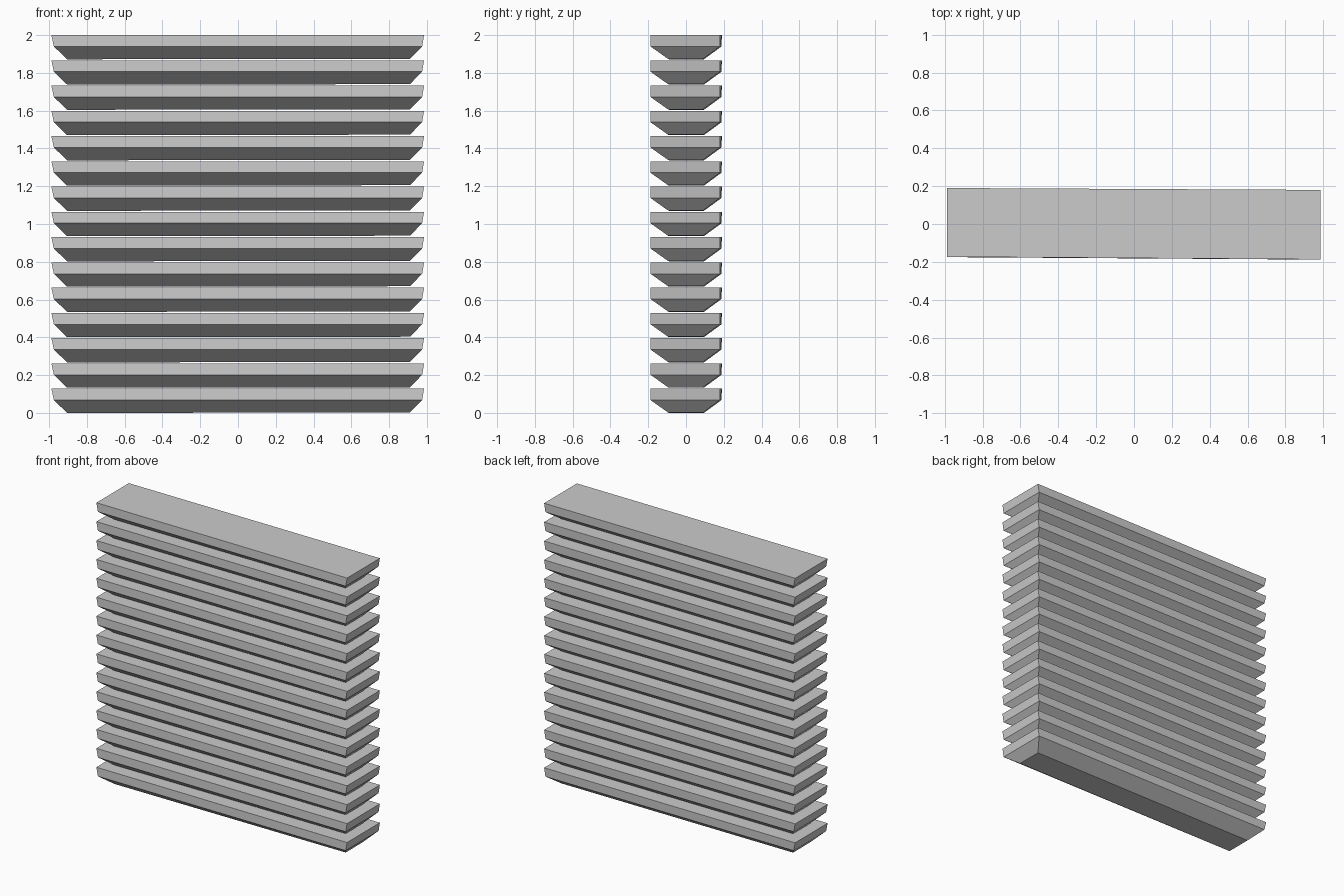
import bpy

if "Cube" in bpy.data.objects:
    bpy.data.objects.remove(bpy.data.objects["Cube"])

COUNT = 15
TOP_Z = 0.128
PITCH = (2.0 - TOP_Z) / (COUNT - 1)

# Slat cross-levels: height and four slightly uneven hand-cut corners
LEVELS = [
    (0.002, [(-0.905, -0.09), (0.91, -0.095), (0.91, 0.09), (-0.905, 0.095)]),
    (0.068, [(-0.975, -0.175), (0.975, -0.188), (0.975, 0.18), (-0.975, 0.188)]),
    (TOP_Z, [(-0.988, -0.173), (0.985, -0.187), (0.985, 0.18), (-0.988, 0.19)]),
]


def slat_mesh():
    verts = [(x, y, z) for z, ring in LEVELS for x, y in ring]
    faces = [(3, 2, 1, 0), (8, 9, 10, 11)]
    for level in (0, 4):
        for i in range(4):
            j = (i + 1) % 4
            faces.append((level + i, level + j, level + 4 + j, level + 4 + i))
    mesh = bpy.data.meshes.new("slat")
    mesh.from_pydata(verts, [], faces)
    # lowest corner touches the ground
    mesh.vertices[0].co.z = 0.0
    mesh.vertices[3].co.z = 0.0
    mesh.update()
    return mesh


# Stack of identical slats with open gaps
mesh = slat_mesh()
for n in range(COUNT):
    slat = bpy.data.objects.new(f"slat_{n + 1}", mesh)
    slat.location.z = n * PITCH
    bpy.context.collection.objects.link(slat)
